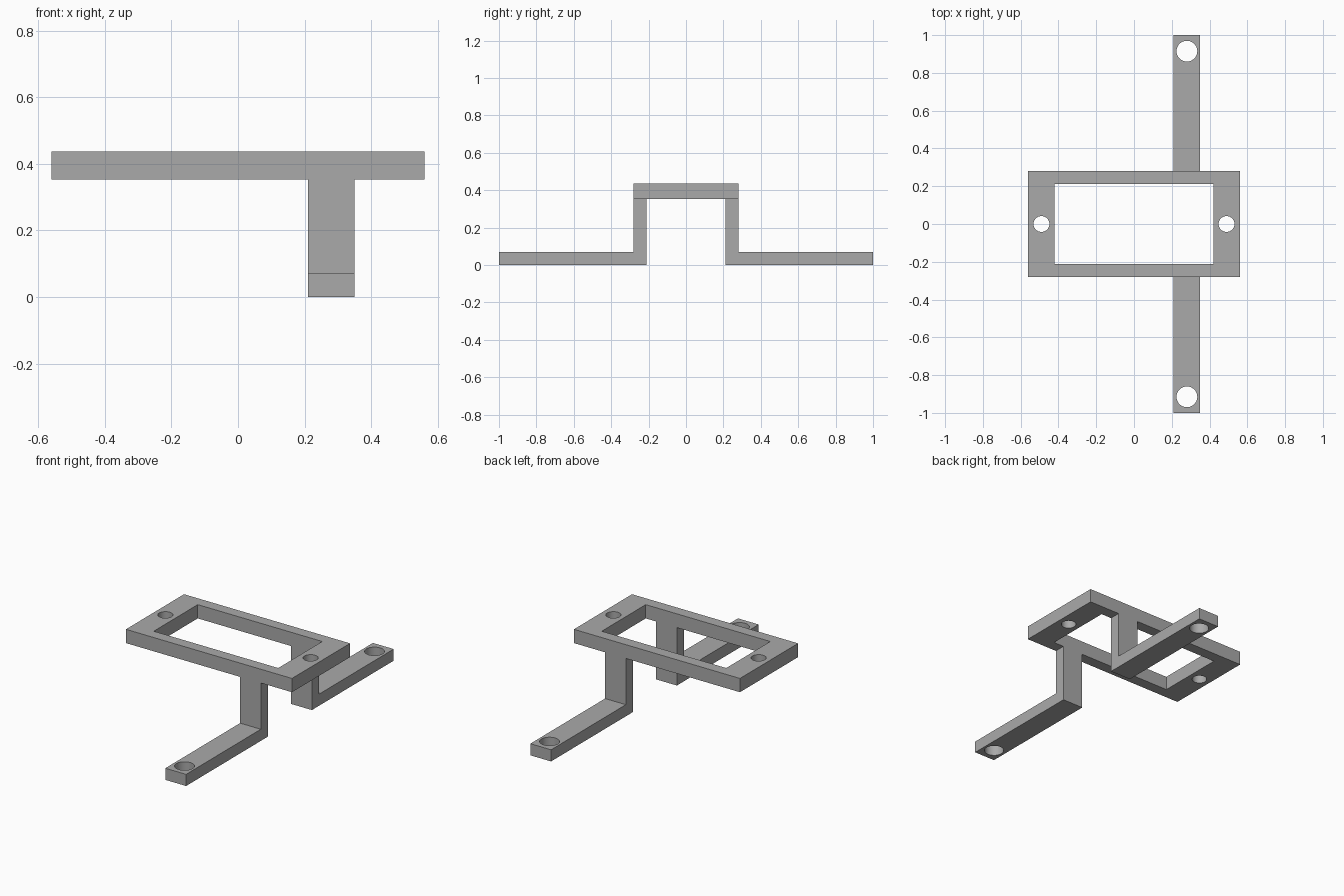
import bpy
import bmesh
from mathutils import Matrix, Vector

cube = bpy.data.objects.get("Cube")
if cube:
    bpy.data.objects.remove(cube, do_unlink=True)

# Main dimensions
HALF_X, HALF_Y = 0.56, 0.28          # frame outline
OPEN_X, OPEN_Y = 0.42, 0.212         # frame opening
FRAME_Z, TOP_Z = 0.353, 0.437        # frame underside and top
LEG_X, LEG_W = 0.28, 0.14            # leg centre and width
FOOT_H, REACH = 0.071, 1.0           # foot thickness and outer end

grey = bpy.data.materials.new("plain grey")
grey.use_nodes = True
colour = (0.4, 0.4, 0.4, 1)
grey.diffuse_color = colour
grey.node_tree.nodes["Principled BSDF"].inputs["Base Color"].default_value = colour


def add_object(name, bm):
    mesh = bpy.data.meshes.new(name)
    bmesh.ops.recalc_face_normals(bm, faces=bm.faces)
    bm.to_mesh(mesh)
    bm.free()
    obj = bpy.data.objects.new(name, mesh)
    bpy.context.collection.objects.link(obj)
    mesh.materials.append(grey)
    return obj


def box(name, size, centre):
    bm = bmesh.new()
    bmesh.ops.create_cube(bm, size=1)
    bmesh.ops.scale(bm, vec=size, verts=bm.verts)
    bmesh.ops.translate(bm, vec=centre, verts=bm.verts)
    return add_object(name, bm)


def hole(x, y, z, radius):
    bm = bmesh.new()
    bmesh.ops.create_cone(bm, cap_ends=True, segments=48, radius1=radius,
                          radius2=radius, depth=0.3,
                          matrix=Matrix.Translation((x, y, z)))
    return add_object("hole_cutter", bm)


def cut(obj, cutters):
    for cutter in cutters:
        mod = obj.modifiers.new("cut", 'BOOLEAN')
        mod.operation = 'DIFFERENCE'
        mod.solver = 'EXACT'
        mod.object = cutter
    bpy.context.view_layer.update()
    graph = bpy.context.evaluated_depsgraph_get()
    mesh = bpy.data.meshes.new_from_object(obj.evaluated_get(graph))
    obj.modifiers.clear()
    obj.data = mesh
    for cutter in cutters:
        bpy.data.objects.remove(cutter, do_unlink=True)
    # Smooth hole walls, crisp edges
    bpy.ops.object.select_all(action='DESELECT')
    obj.select_set(True)
    bpy.context.view_layer.objects.active = obj
    bpy.ops.object.shade_smooth_by_angle()


# Rectangular top frame with a screw hole in each end bar
mid_z = (FRAME_Z + TOP_Z) / 2
frame = box("top_frame", (2 * HALF_X, 2 * HALF_Y, TOP_Z - FRAME_Z), (0, 0, mid_z))
cut(frame, [box("opening_cutter", (2 * OPEN_X, 2 * OPEN_Y, 0.3), (0, 0, mid_z)),
            hole(-0.49, 0, mid_z, 0.042), hole(0.49, 0, mid_z, 0.042)])

# L-shaped legs with a mounting hole near the end of each foot
profile = [(OPEN_Y, 0), (REACH, 0), (REACH, FOOT_H), (HALF_Y, FOOT_H),
           (HALF_Y, FRAME_Z), (OPEN_Y, FRAME_Z)]
for name, side in (("front_leg", -1), ("back_leg", 1)):
    bm = bmesh.new()
    face = bm.faces.new([bm.verts.new((LEG_X - LEG_W / 2, side * y, z))
                         for y, z in profile])
    extruded = bmesh.ops.extrude_face_region(bm, geom=[face])["geom"]
    bmesh.ops.translate(bm, vec=Vector((LEG_W, 0, 0)),
                        verts=[v for v in extruded if isinstance(v, bmesh.types.BMVert)])
    leg = add_object(name, bm)
    cut(leg, [hole(LEG_X, side * 0.915, 0, 0.055)])
